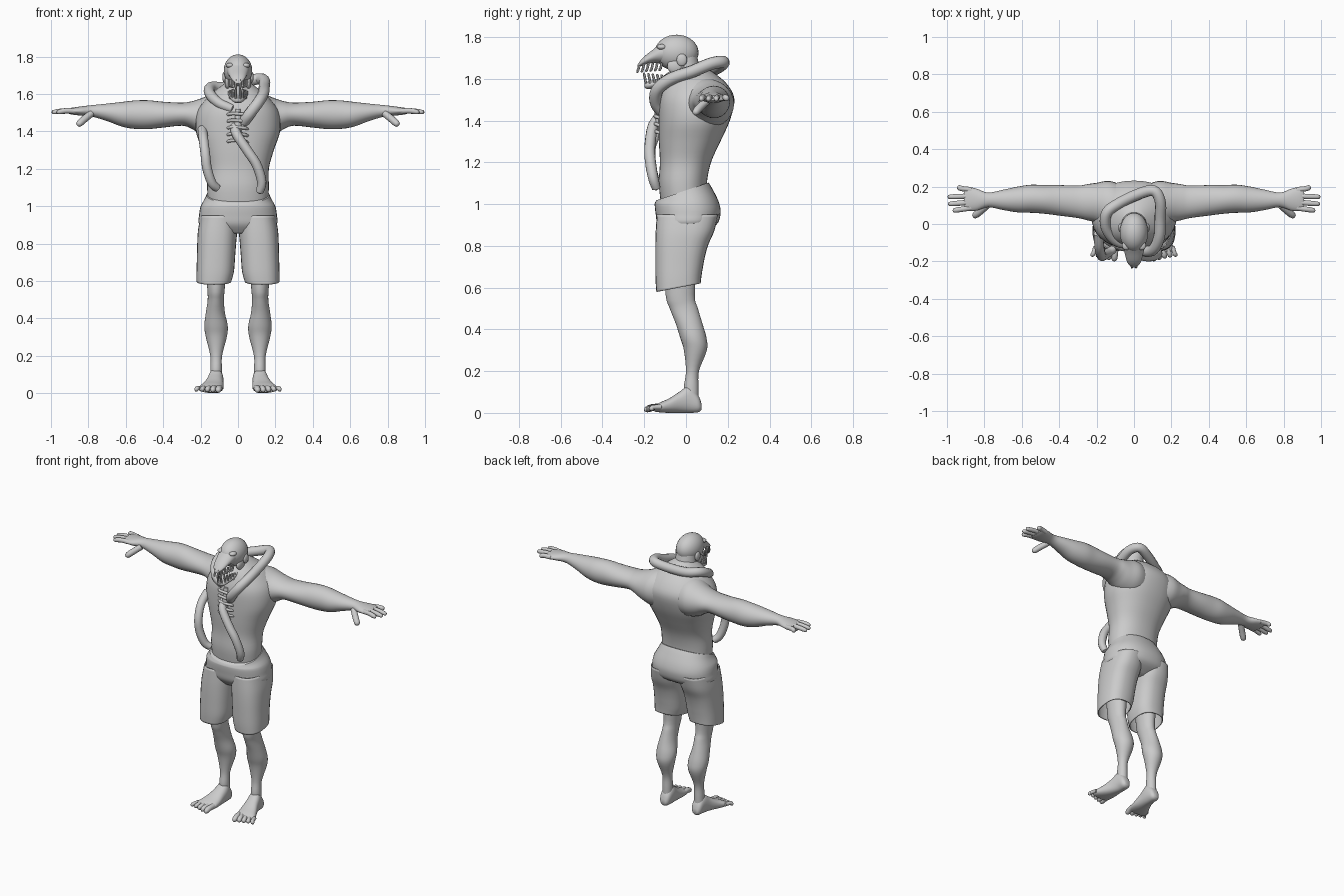
import bpy, bmesh, math
from mathutils import Vector

grey = bpy.data.materials.new("plain grey")
grey.diffuse_color = (0.6, 0.6, 0.6, 1)


def finish(name, bm, warp=None):
    """Turn a bmesh into a smooth grey object."""
    if warp:
        for v in bm.verts:
            v.co = warp(v.co)
    bmesh.ops.recalc_face_normals(bm, faces=bm.faces)
    me = bpy.data.meshes.new(name)
    bm.to_mesh(me)
    bm.free()
    me.materials.append(grey)
    for p in me.polygons:
        p.use_smooth = True
    ob = bpy.data.objects.new(name, me)
    bpy.context.collection.objects.link(ob)
    return ob


def spline(rows, steps):
    """Catmull-Rom through rows of numbers."""
    out, n = [], len(rows)
    for i in range(n - 1):
        a, b, c, d = rows[max(i - 1, 0)], rows[i], rows[i + 1], rows[min(i + 2, n - 1)]
        for k in range(steps):
            t = k / steps
            out.append([0.5 * (2 * q + (r - p) * t + (2 * p - 5 * q + 4 * r - s) * t * t
                               + (3 * q - p - 3 * r + s) * t ** 3) for p, q, r, s in zip(a, b, c, d)])
    return out + [list(rows[-1])]


def loft(name, axis, rows, power=2.0, side=1, caps=True, warp=None, sides=28, steps=4):
    """Skin cross-sections; each row is position, then low/high of the other two axes."""
    bm, rings = bmesh.new(), []
    for t, a0, a1, b0, b1 in spline(rows, steps):
        ring = []
        for k in range(sides):
            ang = 2 * math.pi * k / sides
            c, s = math.cos(ang), math.sin(ang)
            a = (a0 + a1) / 2 + (a1 - a0) / 2 * math.copysign(abs(c) ** (2 / power), c)
            b = (b0 + b1) / 2 + (b1 - b0) / 2 * math.copysign(abs(s) ** (2 / power), s)
            x, y, z = {'x': (t, a, b), 'y': (a, t, b), 'z': (a, b, t)}[axis]
            ring.append(bm.verts.new((x * side, y, z)))
        rings.append(ring)
    for r, q in zip(rings, rings[1:]):
        for k in range(sides):
            j = (k + 1) % sides
            bm.faces.new((r[k], r[j], q[j], q[k]))
    if caps:
        bm.faces.new(rings[0])
        bm.faces.new(rings[-1])
    return finish(name, bm, warp)


def tube(name, points, radius, side=1, tip=0.5, sides=12, steps=5):
    """Round tube along a smooth path, with a tapered end."""
    path = [Vector((p[0] * side, p[1], p[2])) for p in spline(points, steps)]
    bm, rings, n = bmesh.new(), [], len(path)
    ref = None
    for i, p in enumerate(path):
        d = (path[min(i + 1, n - 1)] - path[max(i - 1, 0)]).normalized()
        ref = d.orthogonal() if ref is None else ref - d * ref.dot(d)
        ref.normalize()
        other = d.cross(ref)
        r = radius * (1 if i < n * 0.6 else 1 - (1 - tip) * ((i - n * 0.6) / (n * 0.4)) ** 2)
        rings.append([bm.verts.new(p + ref * r * math.cos(a) + other * r * math.sin(a))
                      for a in (2 * math.pi * k / sides for k in range(sides))])
    for r, q in zip(rings, rings[1:]):
        for k in range(sides):
            j = (k + 1) % sides
            bm.faces.new((r[k], r[j], q[j], q[k]))
    for ring, p, q in ((rings[0], path[0], path[1]), (rings[-1], path[-1], path[-2])):
        end = bm.verts.new(p + (p - q).normalized() * radius * 0.4)
        for k in range(sides):
            bm.faces.new((ring[k], ring[(k + 1) % sides], end))
    return finish(name, bm)


def ball(name, centre, radii):
    bm = bmesh.new()
    bmesh.ops.create_uvsphere(bm, u_segments=28, v_segments=18, radius=1)
    c, r = Vector(centre), Vector(radii)
    return finish(name, bm, lambda v: c + v * r)


# Torso, wide chest narrowing to the waist, and neck
loft("torso", 'z', [(1.0, -.16, .16, -.12, .10), (1.1, -.165, .165, -.13, .10), (1.2, -.165, .165, -.125, .12),
                    (1.3, -.192, .192, -.13, .165), (1.4, -.225, .225, -.132, .21), (1.5, -.22, .22, -.13, .232),
                    (1.57, -.175, .175, -.11, .2), (1.62, -.12, .12, -.085, .145), (1.67, -.05, .05, -.04, .07)],
     power=2.25, sides=36)
loft("neck", 'z', [(1.52, -.1, .1, -.09, .1), (1.6, -.075, .075, -.075, .08), (1.72, -.06, .06, -.06, .05)])


# Shorts: waistband dips at the front, leg hems rise at the back
def waist_dip(v):
    f = min(max((v.z - 1.0) / .1, 0), 1)
    return Vector((v.x, v.y, v.z + f * .34 * (v.y - .1)))


def hem_tilt(v):
    f = min(max((.7 - v.z) / .12, 0), 1)
    return Vector((v.x, v.y, v.z + f * .19 * (v.y + .14)))


loft("shorts_seat", 'z', [(.855, -.12, .12, -.1, .07), (.9, -.205, .205, -.135, .145), (.95, -.208, .208, -.145, .165),
                          (1.0, -.2, .2, -.15, .16), (1.06, -.178, .178, -.147, .13), (1.1, -.168, .168, -.142, .108)],
     power=2.3, warp=waist_dip, sides=36)

for s, tag in ((1, "left"), (-1, "right")):
    leg = loft("shorts_leg_" + tag, 'z', [(.58, .035, .222, -.142, .07), (.64, .022, .222, -.146, .075),
               (.72, .016, .22, -.147, .085), (.8, .01, .218, -.147, .105), (.87, .004, .214, -.145, .135),
               (.95, .004, .2, -.14, .155)], power=2.5, side=s, caps=False, warp=hem_tilt)
    cloth = leg.modifiers.new("cloth", 'SOLIDIFY')
    cloth.thickness = .006

    # Lower leg with knee and calf
    loft("leg_" + tag, 'z', [(.03, .088, .148, 0, .06), (.12, .086, .148, -.01, .06), (.2, .085, .148, 0, .062),
         (.3, .06, .172, -.01, .1), (.36, .055, .18, -.028, .098), (.43, .07, .172, -.05, .078),
         (.5, .075, .162, -.078, .057), (.57, .07, .165, -.098, .042), (.8, .05, .18, -.11, .06)], side=s)
    # Foot with splayed toes
    loft("foot_" + tag, 'y', [(.074, .1, .135, .015, .045), (.058, .085, .15, .003, .085), (.015, .078, .158, 0, .13),
         (-.03, .078, .17, 0, .102), (-.08, .077, .192, 0, .07), (-.12, .08, .21, .002, .052),
         (-.15, .088, .212, .006, .036)], power=2.3, side=s)
    for i in range(5):
        x, reach = .098 + .027 * i, -.195 + .008 * i
        tube(f"toe_{tag}_{i}", [(x, -.12, .028), (x + .004 + .002 * i, -.16, .026), (x + .008 + .003 * i, reach, .013)],
             .017 - .0013 * i, s, .35)

    # Arm from shoulder to palm
    loft("arm_" + tag, 'x', [(.04, -.04, .2, 1.36, 1.6), (.13, -.04, .23, 1.36, 1.6), (.2, .005, .22, 1.385, 1.575),
         (.25, .02, .213, 1.415, 1.56), (.3, .032, .205, 1.43, 1.553), (.4, .045, .208, 1.42, 1.558),
         (.48, .055, .208, 1.412, 1.566), (.55, .06, .21, 1.413, 1.565), (.62, .062, .2, 1.425, 1.557),
         (.7, .075, .183, 1.455, 1.548), (.78, .09, .168, 1.478, 1.54), (.84, .072, .188, 1.484, 1.533),
         (.89, .07, .2, 1.49, 1.526), (.91, .078, .195, 1.496, 1.52)], side=s)
    # Fingers and thumb
    for i, (y0, y1, reach) in enumerate(((.086, .072, .965), (.118, .107, .99), (.15, .145, .992), (.182, .197, .94))):
        tube(f"finger_{tag}_{i}", [(.87, y0, 1.508), (.92, (y0 + y1) / 2, 1.51), (reach, y1, 1.502)], .0145, s, .5)
    tube("thumb_" + tag, [(.785, .1, 1.495), (.825, .065, 1.462), (.855, .042, 1.435)], .019, s, .5)

# Head: skull, overhanging upper jaw, hanging lower jaw
ball("skull", (0, -.045, 1.725), (.076, .105, .086))
loft("upper_jaw", 'y', [(-.232, -.014, .014, 1.655, 1.668), (-.205, -.036, .036, 1.664, 1.702),
                        (-.16, -.049, .049, 1.676, 1.738), (-.11, -.06, .06, 1.672, 1.775),
                        (-.03, -.068, .068, 1.65, 1.79)])
loft("lower_jaw", 'y', [(-.198, -.014, .014, 1.558, 1.578), (-.18, -.03, .03, 1.55, 1.588),
                        (-.13, -.045, .045, 1.562, 1.602), (-.08, -.055, .055, 1.578, 1.635),
                        (-.01, -.06, .06, 1.6, 1.69)])
for s, tag in ((1, "left"), (-1, "right")):
    ball("brow_" + tag, (s * .042, -.115, 1.752), (.022, .025, .014))
    ball("ear_" + tag, (s * .072, -.02, 1.69), (.012, .025, .03))
    ball("cheek_" + tag, (s * .055, -.05, 1.66), (.016, .04, .035))
    # Long pointed teeth along both jaws
    for i in range(6):
        y = -.222 + .021 * i
        x = .012 + .034 * (i / 5) ** .6
        tube(f"upper_tooth_{tag}_{i}", [(x, y, 1.675), (x, y - .005, 1.65), (x * .9, y - .012, 1.63 + .002 * i)],
             .0065, s, .1, 6, 2)
        y += .03
        tube(f"lower_tooth_{tag}_{i}", [(x, y, 1.575), (x, y - .004, 1.6), (x * .95, y - .01, 1.627 - .002 * i)],
             .0065, s, .1, 6, 2)

# Tentacles: one round the neck, one down the chest, one down the flank
tube("neck_tentacle", [(.03, -.12, 1.45), (.06, -.145, 1.49), (.105, -.135, 1.55), (.135, -.07, 1.6),
                       (.14, .03, 1.635), (.14, .12, 1.672), (.105, .178, 1.68), (.02, .158, 1.658),
                       (-.08, .11, 1.635), (-.145, .06, 1.635), (-.15, -.02, 1.6), (-.1, -.09, 1.55),
                       (-.03, -.11, 1.52)], .03, tip=.8)
tube("chest_tentacle", [(-.02, -.11, 1.43), (-.005, -.155, 1.38), (.055, -.172, 1.29), (.1, -.172, 1.22),
                        (.127, -.158, 1.13), (.115, -.142, 1.075)], .026, tip=.75)
tube("flank_tentacle", [(-.19, -.05, 1.41), (-.185, -.125, 1.36), (-.175, -.168, 1.28), (-.165, -.17, 1.2),
                        (-.14, -.155, 1.125), (-.11, -.135, 1.095)], .026, tip=.8)

# Breastbone with short exposed ribs
loft("breastbone", 'z', [(1.34, -.012, .012, -.145, -.11), (1.42, -.02, .02, -.152, -.11),
                         (1.52, -.015, .015, -.14, -.1)], sides=12)
for i in range(5):
    z = 1.345 + .036 * i
    tube(f"rib_{i}", [(-.055, -.12, z), (-.03, -.144, z + .006), (.03, -.144, z + .002), (.055, -.12, z - .006)],
         .009, tip=.6, sides=8)

# Smooth shading that keeps hems and caps sharp
bpy.ops.object.select_all(action='SELECT')
bpy.context.view_layer.objects.active = bpy.data.objects["torso"]
bpy.ops.object.shade_smooth_by_angle(angle=math.radians(50))
